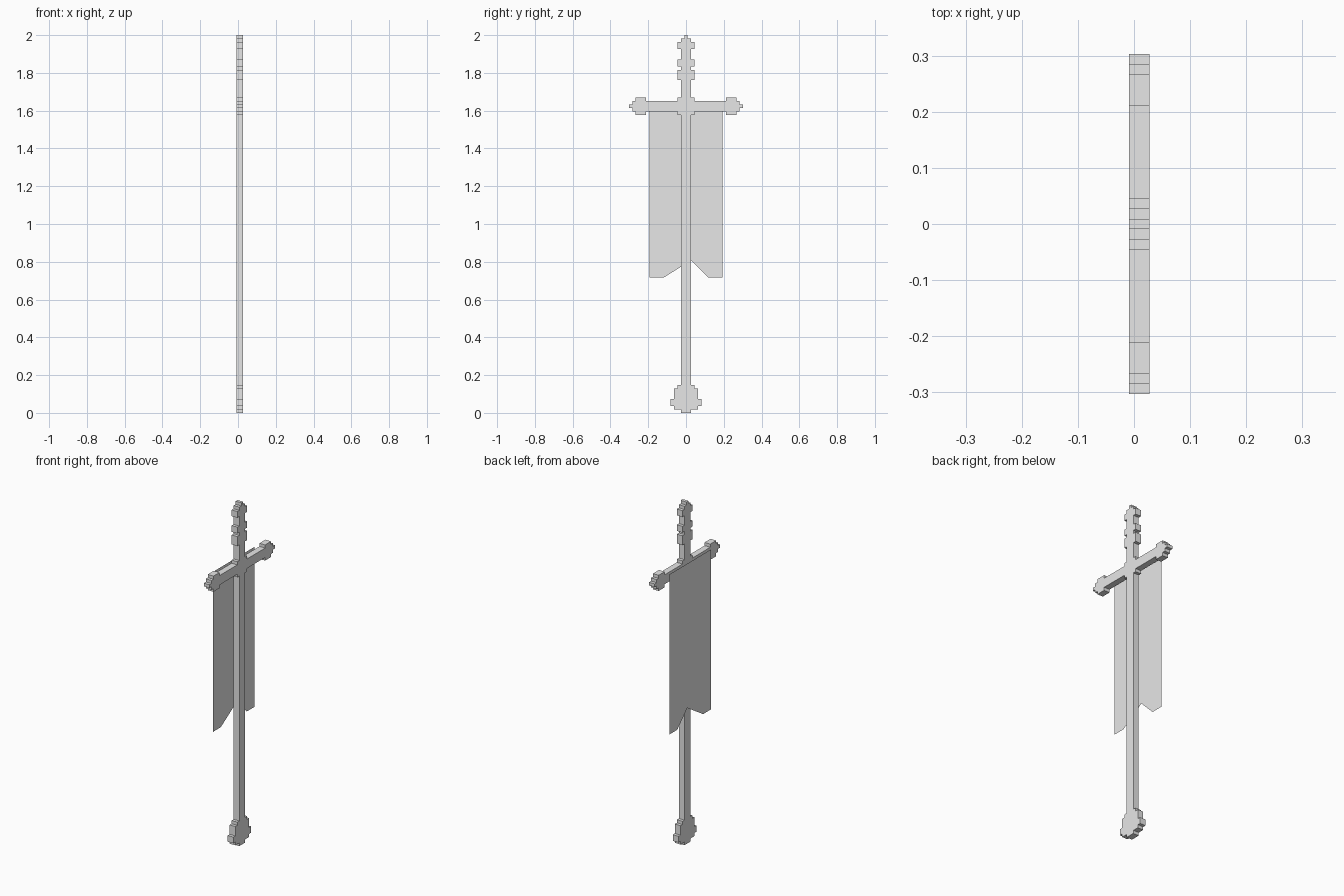
import bpy
import bmesh

cube = bpy.data.objects.get("Cube")
if cube:
    bpy.data.objects.remove(cube, do_unlink=True)

U = 2 / 109  # one square of the stepped outline

grey = bpy.data.materials.new("light_grey")
grey.use_nodes = True
grey.diffuse_color = (0.8, 0.8, 0.8, 1)
grey.node_tree.nodes["Principled BSDF"].inputs["Base Color"].default_value = (0.8, 0.8, 0.8, 1)


def stepped_shape(name, start, steps, x, depth=0):
    """Mirrored stepped silhouette: each step moves out to a half width, then to a row."""
    half, row = [], start
    for width, next_row in steps:
        half += [(width, row), (width, next_row)]
        row = next_row
    outline = half + [(-w, r) for w, r in reversed(half)]

    bm = bmesh.new()
    face = bm.faces.new([bm.verts.new((x * U, w * U, r * U)) for w, r in outline])
    if depth:
        result = bmesh.ops.extrude_face_region(bm, geom=[face], use_keep_orig=True)
        moved = [v for v in result["geom"] if isinstance(v, bmesh.types.BMVert)]
        bmesh.ops.translate(bm, verts=moved, vec=(depth * U, 0, 0))
        bmesh.ops.recalc_face_normals(bm, faces=bm.faces)
    else:
        face.normal_flip()
    bmesh.ops.triangulate(bm, faces=[f for f in bm.faces if len(f.verts) > 4])

    mesh = bpy.data.meshes.new(name)
    bm.to_mesh(mesh)
    bm.free()
    mesh.materials.append(grey)
    obj = bpy.data.objects.new(name, mesh)
    bpy.context.collection.objects.link(obj)
    return obj


# Pole with foot, knobbed crossbar and beaded finial
foot = [(1.5, 1), (3.5, 2), (4.5, 4), (3.5, 7), (2.5, 8)]
shaft = [(1.5, 86), (2.5, 87)]
crossbar = [(11.5, 86), (14.5, 87), (15.5, 88), (16.5, 89),
            (15.5, 90), (14.5, 91), (11.5, 90), (2.5, 91)]
finial = [(1.5, 96), (2.5, 99), (1.5, 100), (2.5, 102),
          (1.5, 105), (2.5, 107), (1.5, 108), (0.5, 109)]
stepped_shape("banner_pole", 0, foot + shaft + crossbar + finial, -0.5, 2)

# Cloth sheet hanging behind the crossbar, with a stepped notch at the bottom
notch = [(i + 0.5, 45 - i) for i in range(7)]
stepped_shape("banner_cloth", 46, notch + [(10.5, 90)], -1.5)
